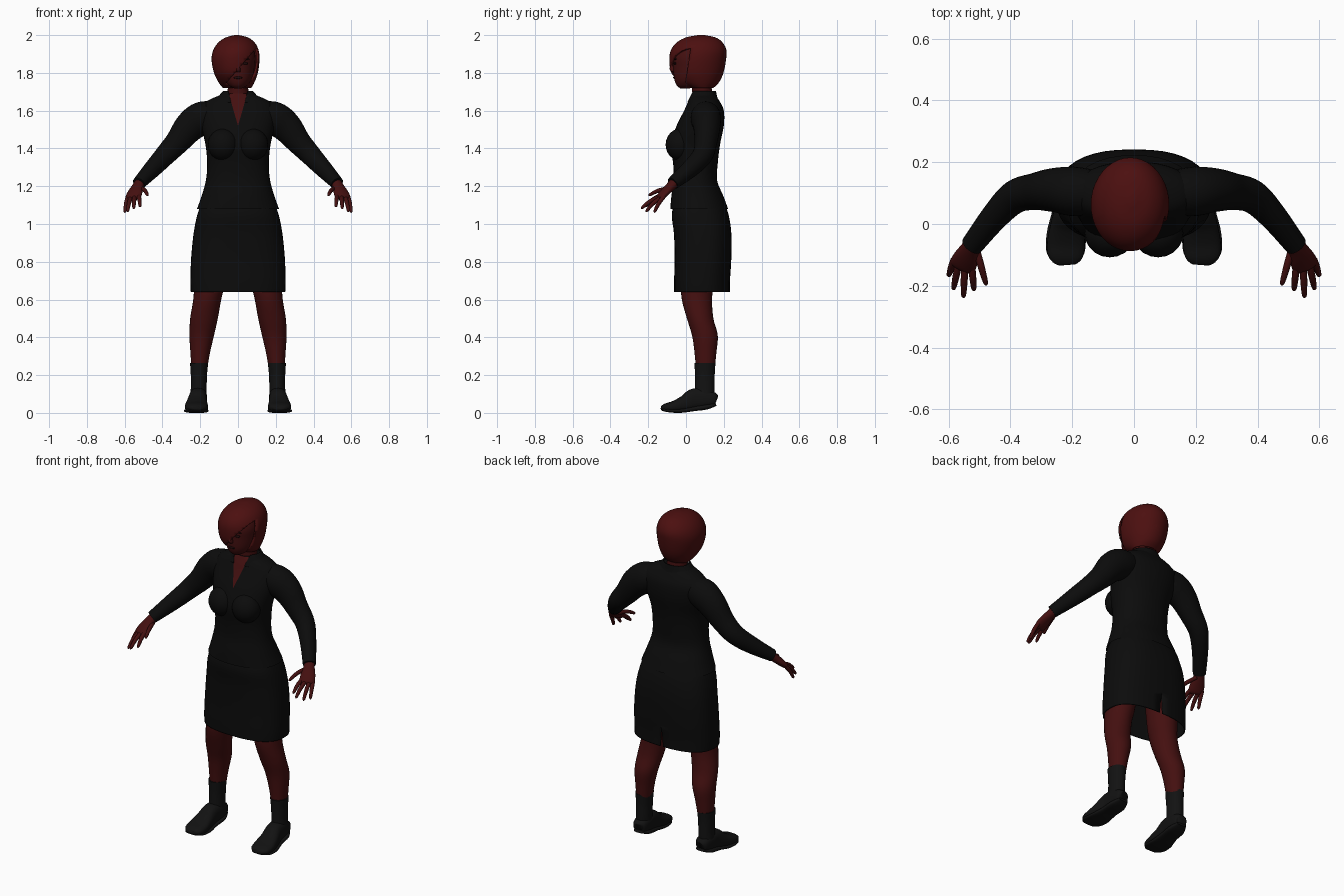
import bpy, bmesh, math
from mathutils import Vector, Quaternion

if "Cube" in bpy.data.objects:
    bpy.data.objects.remove(bpy.data.objects["Cube"])


def material(name, colour):
    m = bpy.data.materials.new(name)
    m.use_nodes = True
    m.diffuse_color = (*colour, 1)
    bsdf = m.node_tree.nodes["Principled BSDF"]
    bsdf.inputs["Base Color"].default_value = (*colour, 1)
    bsdf.inputs["Roughness"].default_value = 0.8
    return m


skin = material("dark red skin", (0.058, 0.005, 0.005))
hair = material("dark red hair", (0.072, 0.005, 0.005))
cloth = material("black cloth", (0.0035, 0.0035, 0.0035))
leather = material("charcoal leather", (0.006, 0.006, 0.006))
eye_dark = material("dark eyes", (0.012, 0.003, 0.003))


def smooth_stations(stations, steps):
    # Catmull-Rom interpolation of position and radii
    out, n = [], len(stations)
    for i in range(n - 1):
        p = [Vector(stations[min(max(k, 0), n - 1)]) for k in range(i - 1, i + 3)]
        for s in range(steps):
            t = s / steps
            out.append((2 * p[1] + (p[2] - p[0]) * t
                        + (2 * p[0] - 5 * p[1] + 4 * p[2] - p[3]) * t * t
                        + (3 * p[1] - p[0] - 3 * p[2] + p[3]) * t ** 3) / 2)
    return out + [Vector(stations[-1])]


def loft(stations, side=1, along=False, power=2, caps=True, sides=28, steps=5):
    """Stations are x, y, z, radius across, radius deep."""
    bm = bmesh.new()
    st = smooth_stations(stations, steps)
    rings = []
    for i, s in enumerate(st):
        q = Quaternion()
        if along:
            a, b = st[max(i - 1, 0)], st[min(i + 1, len(st) - 1)]
            q = Vector((b - a)[:3]).to_track_quat('Z', 'Y')
        ring = []
        for k in range(sides):
            ang = math.tau * k / sides
            c, d = math.cos(ang), math.sin(ang)
            u = math.copysign(abs(c) ** (2 / power), c) * s[3]
            v = math.copysign(abs(d) ** (2 / power), d) * s[4]
            co = Vector(s[:3]) + q @ Vector((u, v, 0))
            ring.append(bm.verts.new((co.x * side, co.y, co.z)))
        rings.append(ring)
    for a, b in zip(rings, rings[1:]):
        for k in range(sides):
            j = (k + 1) % sides
            bm.faces.new((a[k], a[j], b[j], b[k]))
    if caps:
        bm.faces.new(rings[0])
        bm.faces.new(rings[-1])
    return bm


def cut(bm, point, normal):
    bmesh.ops.bisect_plane(bm, geom=bm.verts[:] + bm.edges[:] + bm.faces[:],
                           plane_co=point, plane_no=normal)


def remove(bm, rule):
    doomed = [f for f in bm.faces if rule(f.calc_center_median())]
    bmesh.ops.delete(bm, geom=doomed, context='FACES')


def finish(bm, name, *mats, thick=0):
    bmesh.ops.recalc_face_normals(bm, faces=bm.faces[:])
    me = bpy.data.meshes.new(name)
    bm.to_mesh(me)
    bm.free()
    ob = bpy.data.objects.new(name, me)
    bpy.context.collection.objects.link(ob)
    for m in mats:
        me.materials.append(m)
    if thick:
        mod = ob.modifiers.new("thickness", 'SOLIDIFY')
        mod.thickness = thick
    bpy.context.view_layer.objects.active = ob
    ob.select_set(True)
    bpy.ops.object.shade_smooth_by_angle(angle=math.radians(50))
    ob.select_set(False)
    return ob


def ball(name, centre, size, mat):
    bm = bmesh.new()
    bmesh.ops.create_uvsphere(bm, u_segments=20, v_segments=12, radius=1)
    bmesh.ops.scale(bm, vec=size, verts=bm.verts)
    bmesh.ops.translate(bm, vec=centre, verts=bm.verts)
    return finish(bm, name, mat)


# Jacket body, with the neckline coloured as skin
bm = loft([(0, .07, 1.08, .217, .153), (0, .06, 1.15, .192, .137),
           (0, .05, 1.23, .17, .115), (0, .05, 1.32, .163, .118),
           (0, .05, 1.42, .172, .13), (0, .075, 1.52, .195, .125),
           (0, .095, 1.6, .2, .105), (0, .095, 1.65, .165, .083),
           (0, .09, 1.69, .075, .06)], power=2.2, sides=36)
remove(bm, lambda c: c.z < 1.081)
for s in (1, -1):
    cut(bm, (0, 0, 1.52), (s, 0, -.29))
for f in bm.faces:
    c = f.calc_center_median()
    if c.y < .09 and c.z > 1.52 and abs(c.x) < (c.z - 1.52) * .29:
        f.material_index = 1
finish(bm, "jacket", cloth, skin)

# Open collar standing around the neck
bm = loft([(0, .09, 1.645, .135, .085), (0, .09, 1.675, .105, .075),
           (0, .09, 1.705, .078, .068)], caps=False, sides=40)
for s in (1, -1):
    cut(bm, (0, 0, 1.52), (s, 0, -.29))
remove(bm, lambda c: c.y < .09 and abs(c.x) < (c.z - 1.52) * .29)
finish(bm, "collar", cloth, thick=.008)

# Skirt with a slit at the back of the hem
bm = loft([(0, .07, 1.13, .185, .125), (0, .075, 1.05, .215, .15),
           (0, .088, .95, .235, .152), (0, .09, .82, .248, .15),
           (0, .085, .7, .252, .148), (0, .085, .64, .25, .148)],
          power=2.5, caps=False, sides=40)
for s in (1, -1):
    cut(bm, (0, 0, .76), (s, 0, .08))
remove(bm, lambda c: c.y > .1 and abs(c.x) < (.76 - c.z) * .08)
finish(bm, "skirt", cloth, thick=.006)

# Neck and head
finish(loft([(0, .09, 1.62, .07, .055), (0, .085, 1.7, .055, .052),
             (0, .08, 1.8, .055, .055)]), "neck", skin)
finish(loft([(0, -.005, 1.718, .02, .025), (0, .01, 1.735, .05, .06),
             (0, .025, 1.77, .075, .088), (0, .04, 1.83, .088, .108),
             (0, .05, 1.89, .092, .118), (0, .06, 1.95, .07, .09),
             (0, .06, 1.975, .02, .03)]), "head", skin)
finish(loft([(0, -.064, 1.865, .008, .01), (0, -.07, 1.825, .012, .017),
             (0, -.066, 1.808, .014, .014), (0, -.06, 1.804, .008, .008)],
            sides=14), "nose", skin)
ball("lips", (0, -.056, 1.775), (.024, .012, .008), eye_dark)

# Bob haircut with a slanted fringe cut away from the face
bm = loft([(-.005, .085, 1.72, .075, .06), (-.008, .07, 1.75, .095, .105),
           (-.011, .06, 1.8, .116, .138), (-.013, .062, 1.87, .127, .15),
           (-.011, .067, 1.92, .12, .147), (-.008, .072, 1.96, .097, .122),
           (-.006, .078, 1.987, .06, .08), (-.006, .08, 2, .012, .018)],
          sides=40)
slope = Vector((-1.15, 0, 1))
fringe = Vector((-.06, 0, 1.75))
cut(bm, fringe, slope)
cut(bm, (0, .005, 1.8), (0, 1, -.15))
remove(bm, lambda c: (c - fringe).dot(slope) < 0 and c.y < .005 + (c.z - 1.8) * .15)
remove(bm, lambda c: c.z < 1.7201)
finish(bm, "bob_hair", hair, thick=.012)

# Mirrored parts
for side, label in ((1, "left"), (-1, "right")):
    ball(label + "_eye", (side * .036, -.058, 1.85), (.018, .008, .007), eye_dark)
    ball(label + "_brow", (side * .038, -.056, 1.873), (.023, .008, .004), eye_dark)
    ball(label + "_ear", (side * .088, .05, 1.83), (.012, .02, .03), skin)
    ball(label + "_bust", (side * .078, -.03, 1.42), (.082, .078, .085), cloth)

    # Sleeve
    finish(loft([(.11, .1, 1.58, .07, .07), (.19, .105, 1.56, .08, .088),
                 (.255, .11, 1.515, .072, .082), (.32, .105, 1.435, .06, .066),
                 (.385, .088, 1.365, .054, .056), (.45, .025, 1.295, .045, .048),
                 (.525, -.07, 1.215, .036, .034)], side, along=True),
           label + "_sleeve", cloth)

    # Hand
    finish(loft([(.515, -.055, 1.225, .028, .026), (.53, -.08, 1.2, .031, .024),
                 (.545, -.112, 1.168, .041, .021), (.555, -.137, 1.142, .042, .017),
                 (.559, -.146, 1.133, .03, .009)], side, along=True),
           label + "_hand", skin)
    digits = {
        "thumb": ((.508, -.09, 1.185), (.478, -.198, 1.15)),
        "index": ((.525, -.14, 1.146), (.518, -.215, 1.09)),
        "middle": ((.548, -.142, 1.14), (.552, -.238, 1.08)),
        "ring": ((.569, -.135, 1.135), (.585, -.212, 1.064)),
        "little": ((.585, -.122, 1.136), (.6, -.168, 1.06)),
    }
    for finger, (root, tip) in digits.items():
        a, b = Vector(root), Vector(tip)
        path = []
        for t, r in ((-.15, .011), (.3, .0115), (.6, .0105), (.92, .008), (1, .002)):
            p = a.lerp(b, t)
            p.z += .01 * math.sin(math.pi * max(t, 0))
            path.append((*p, r, r))
        finish(loft(path, side, along=True, sides=12, steps=3),
               label + "_" + finger + "_finger", skin)

    # Leg
    finish(loft([(.135, .07, .95, .095, .1), (.15, .06, .7, .082, .088),
                 (.163, .058, .6, .074, .08), (.18, .075, .5, .073, .07),
                 (.192, .1, .41, .065, .068), (.2, .103, .32, .052, .058),
                 (.205, .102, .22, .04, .048)], side), label + "_leg", skin)

    # Boot shaft and shoe
    finish(loft([(.206, .1, .265, .048, .056), (.207, .1, .2, .043, .052),
                 (.208, .1, .13, .042, .052), (.21, .098, .07, .044, .052)],
                side), label + "_boot_shaft", leather)
    finish(loft([(.206, .16, .07, .02, .02), (.207, .15, .072, .038, .036),
                 (.209, .1, .075, .046, .052), (.212, .045, .072, .047, .057),
                 (.217, -.005, .05, .054, .044), (.22, -.06, .034, .061, .031),
                 (.222, -.105, .028, .056, .023), (.223, -.128, .026, .036, .013),
                 (.223, -.133, .026, .014, .005)],
                side, along=True, power=2.6), label + "_shoe", leather)

    # Sole, flared slightly beyond the shoe
    finish(loft([(.207, .158, .045, .03, .008), (.209, .11, .032, .05, .014),
                 (.213, .04, .022, .052, .013), (.219, -.03, .011, .063, .011),
                 (.222, -.09, .013, .062, .01), (.223, -.125, .018, .04, .008)],
                side, along=True, power=3), label + "_sole", leather)
